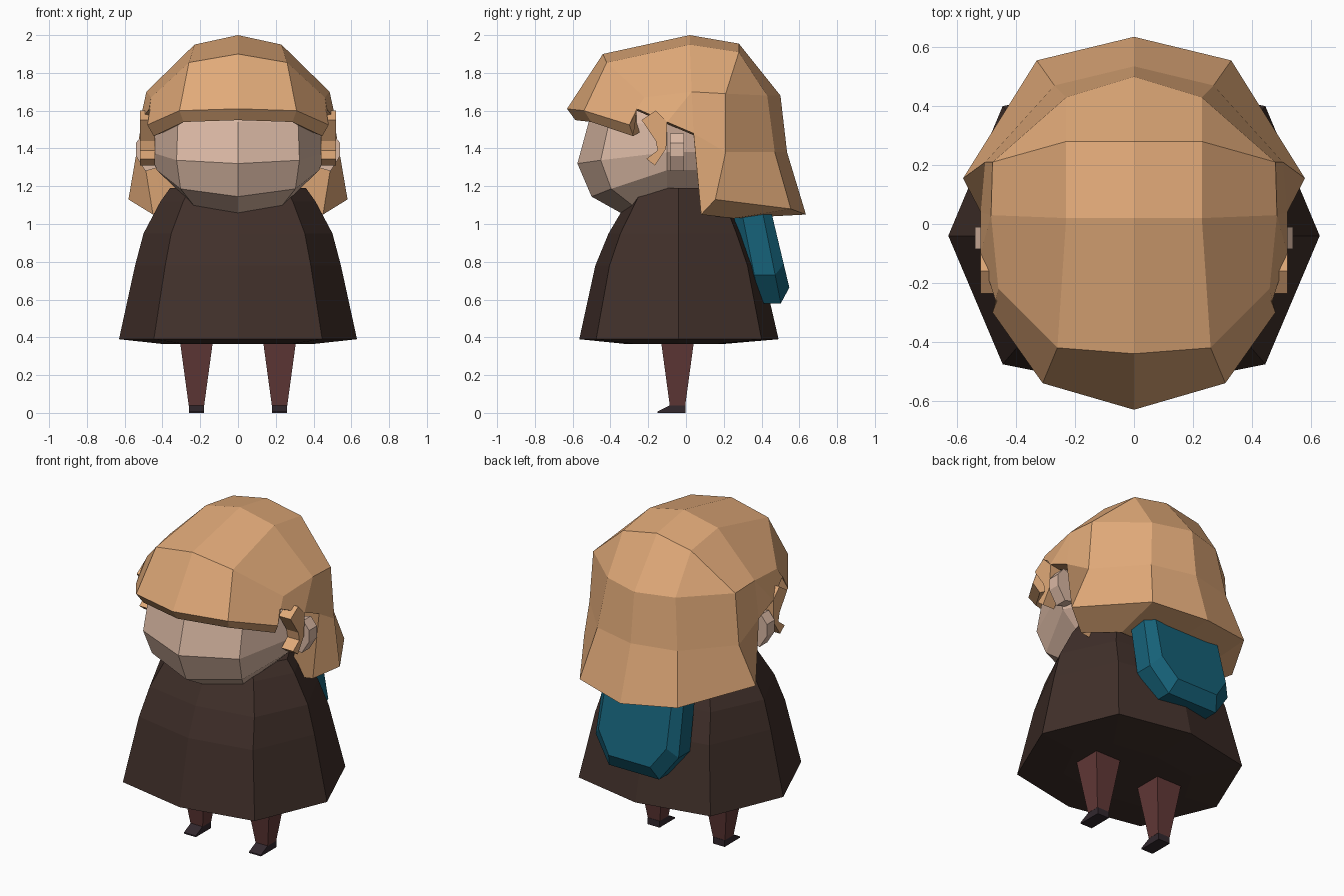
import bpy, bmesh
from math import sin, cos, pi

if "Cube" in bpy.data.objects:
    bpy.data.objects.remove(bpy.data.objects["Cube"])


def material(name, rgb):
    m = bpy.data.materials.new(name)
    m.diffuse_color = (*rgb, 1)
    m.use_nodes = True
    m.node_tree.nodes["Principled BSDF"].inputs["Base Color"].default_value = m.diffuse_color
    return m


HAIR = material("hair_tan", (0.75, 0.40, 0.19))
SKIN = material("skin", (0.70, 0.48, 0.37))
COAT = material("coat_brown", (0.052, 0.029, 0.023))
LEG = material("leg_maroon", (0.12, 0.04, 0.038))
SHOE = material("shoe_dark", (0.032, 0.021, 0.027))
BAG = material("bag_teal", (0.008, 0.12, 0.19))


def build(name, verts, faces, mat, mirror=False):
    me = bpy.data.meshes.new(name)
    me.from_pydata(verts, [], faces)
    bm = bmesh.new()
    bm.from_mesh(me)
    if mirror:
        bmesh.ops.mirror(bm, geom=bm.verts[:] + bm.edges[:] + bm.faces[:],
                         axis='X', merge_dist=0.001)
    bmesh.ops.remove_doubles(bm, verts=bm.verts[:], dist=0.0005)
    bmesh.ops.recalc_face_normals(bm, faces=bm.faces[:])
    bm.to_mesh(me)
    bm.free()
    me.materials.append(mat)
    ob = bpy.data.objects.new(name, me)
    bpy.context.collection.objects.link(ob)
    return ob


def loft(name, rings, mat):
    """Skin a stack of equal-length closed rings and cap both ends."""
    n = len(rings[0])
    verts = [p for r in rings for p in r]
    faces = [(k * n + i, k * n + (i + 1) % n, (k + 1) * n + (i + 1) % n, (k + 1) * n + i)
             for k in range(len(rings) - 1) for i in range(n)]
    faces += [tuple(range(n))[::-1], tuple(range(len(verts) - n, len(verts)))]
    return build(name, verts, faces, mat)


def ring8(z, rx, yf, yb, yc, ky=0.71, lift=0.0):
    """Eight-sided ring; front/back depths differ, lift raises the sides."""
    pts = []
    for i in range(8):
        a = i * pi / 4
        s, c = sin(a), cos(a)
        k = c if i % 2 == 0 else (ky if c > 0 else -ky)
        y = yc + (k * (yf - yc) if c > 0 else -k * (yb - yc))
        pts.append((rx * s, y, z + lift * (1 - max(c, 0))))
    return pts


# Coat with slightly bulging closed underside
loft("coat", [ring8(z, rx, yf, yb, -0.04, 0.83) for z, rx, yf, yb in (
    (0.365, 0.40, -0.32, 0.20), (0.39, 0.63, -0.565, 0.49), (0.78, 0.545, -0.48, 0.40),
    (0.95, 0.50, -0.41, 0.33), (1.12, 0.41, -0.31, 0.25), (1.19, 0.36, -0.27, 0.20))], COAT)

# Head
loft("head", [ring8(z, rx, yf, yb, -0.1, 0.74, l) for z, rx, yf, yb, l in (
    (1.05, 0.32, -0.33, 0.15, 0.13), (1.145, 0.43, -0.50, 0.25, 0.14),
    (1.32, 0.46, -0.575, 0.33, 0.06), (1.54, 0.45, -0.515, 0.33, -0.01),
    (1.72, 0.33, -0.36, 0.25, 0))], SKIN)

# Hair, right half: a/b/c run front to back, d is the edge round the ear
V = {
    "a0": (0, -.63, 1.61), "a1": (0, -.44, 1.90), "a2": (0, .02, 2.0), "a3": (0, .28, 1.955),
    "a4": (0, .50, 1.68), "a5": (0, .535, 1.38), "a6": (0, .635, 1.05),
    "b0": (.31, -.54, 1.60), "b1": (.26, -.42, 1.855), "b2": (.23, .02, 1.95),
    "b3": (.23, .28, 1.91), "b4": (.23, .43, 1.68), "b5": (.27, .47, 1.38), "b6": (.33, .555, 1.08),
    "c0": (.48, -.30, 1.525), "c1": (.46, -.22, 1.67), "c2": (.485, .03, 1.70),
    "c3": (.48, .21, 1.69), "c5": (.505, .21, 1.38), "c6": (.58, .155, 1.13),
    "d1": (.47, -.26, 1.61), "d2": (.52, -.10, 1.54), "d3": (.52, .04, 1.48), "d4": (.45, .08, 1.05),
    "u": (0, .25, 1.03), "v": (.30, .25, 1.03)}
F = [[f"a{i}", f"b{i}", f"b{i+1}", f"a{i+1}"] for i in range(6)]
F += [s.split() for s in (
    "b0 c0 c1 b1", "b1 c1 c2 b2", "b2 c2 c3 b3", "b3 c3 b4", "b4 c3 c5 b5", "b5 c5 c6 b6",
    "c0 d1 c1", "c1 d1 d2 c2", "c2 d2 d3", "c2 d3 c5 c3", "d3 d4 c6 c5",
    "d4 c6 b6 v", "v b6 a6 u")]
# turned-under rim of the fringe and ear opening
rim = ["a0", "b0", "c0", "d1", "d2", "d3", "d4"]
for k in rim:
    x, y, z = V[k]
    low = k in ("a0", "b0", "c0")
    V[k + "i"] = (x * .93, y * .93, z - .06) if low else (x - .06, y, z - .01)
    V[k + "j"] = (x * .72, y * .72, z - .02) if low else (x - .14, y, z)
for p, q in zip(rim, rim[1:]):
    F += [[p, q, q + "i", p + "i"], [p + "i", q + "i", q + "j", p + "j"]]
keys = list(V)
build("hair", list(V.values()), [[keys.index(k) for k in f] for f in F], HAIR, mirror=True)

# Curled lock in front of each ear, and ears
lock = [(-.235, 1.55), (-.16, 1.44), (-.15, 1.39), (-.21, 1.345), (-.165, 1.31),
        (-.105, 1.40), (-.10, 1.54), (-.16, 1.60)]
ear = [(.43, 1.46), (.50, 1.48), (.54, 1.43), (.54, 1.36), (.49, 1.28), (.42, 1.30)]
# Tapered box legs and wedge shoes
shoe = [(-.15, 0), (-.15, .008), (-.085, .04), (-.002, .04), (-.002, 0)]
for side, s in (("right", 1), ("left", -1)):
    loft(f"hair_lock_{side}", [[(s * x, y, z) for y, z in lock] for x in (.44, .52)], HAIR)
    loft(f"ear_{side}", [[(s * x, y, z) for x, z in ear] for y in (-.085, -.01)], SKIN)
    loft(f"leg_{side}", [[(s * (.22 + i * w), -.045 + j * w, z)
                          for i, j in ((-1, -1), (1, -1), (1, 1), (-1, 1))]
                         for z, w in ((.04, .041), (.40, .09))], LEG)
    loft(f"shoe_{side}", [[(s * x, y, z) for y, z in shoe] for x in (.18, .26)], SHOE)

# Backpack: rounded-bottom outline, leaning outwards toward the bottom
outline = [(.27, 1.10), (.28, .73), (.17, .58), (-.17, .58), (-.28, .73), (-.27, 1.10)]
layers = []
for y0, k in ((.25, .82), (.30, 1), (.41, 1), (.455, .82)):
    layers.append([(x * k, y0 + (1.04 - z) * .2, 1.10 - (1.10 - z) * (.84 + .16 * (k == 1)))
                   for x, z in outline])
loft("backpack", layers, BAG)
